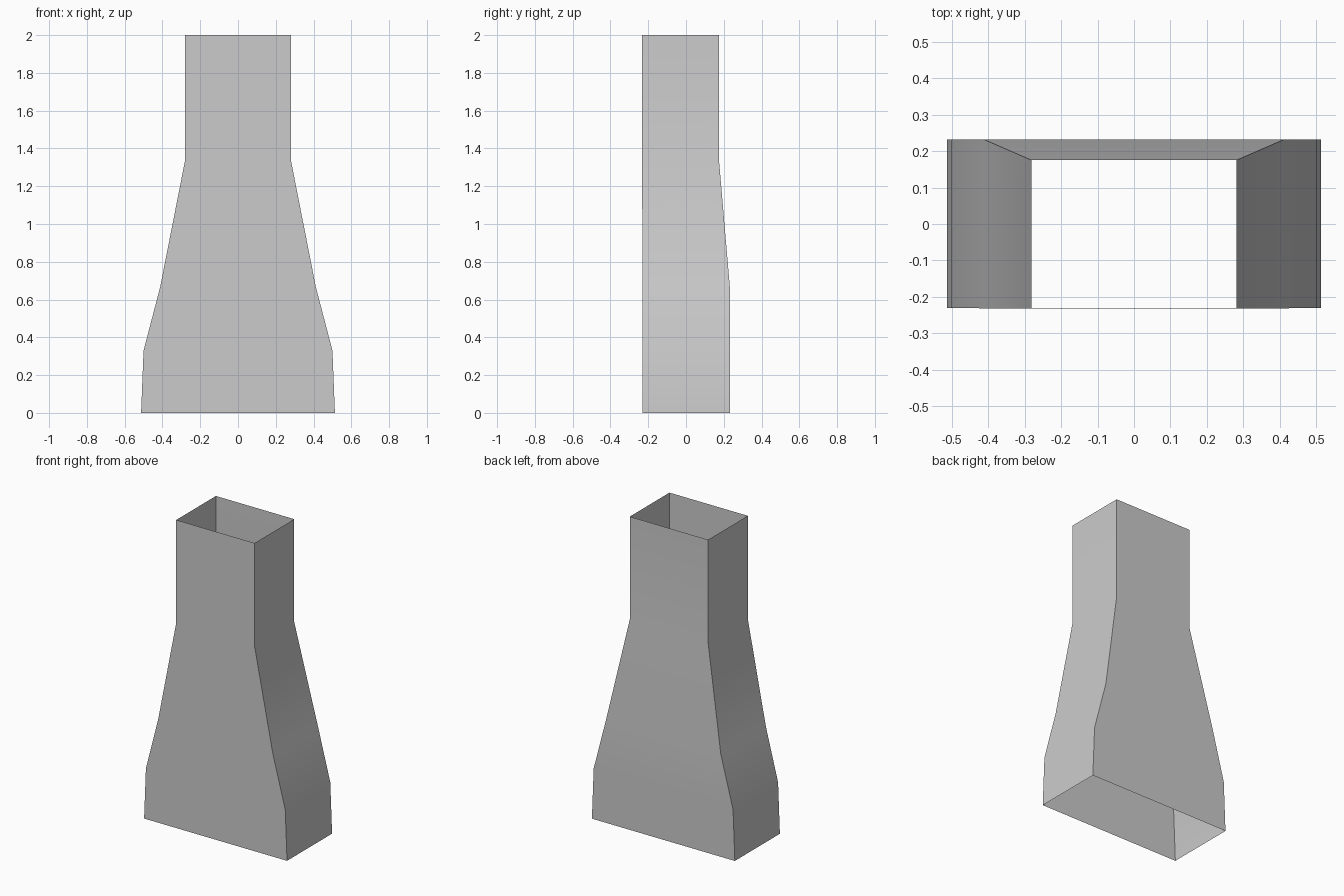
import bpy, bmesh, math

if "Cube" in bpy.data.objects:
    bpy.data.objects.remove(bpy.data.objects["Cube"])

# Cross-sections of the open duct: height, half width, front y, back y
SECTIONS = [
    (0.00, 0.513, -0.230, 0.232),
    (0.33, 0.500, -0.230, 0.232),
    (0.667, 0.412, -0.231, 0.232),
    (1.333, 0.281, -0.232, 0.175),
    (2.00, 0.281, -0.232, 0.175),
]

bm = bmesh.new()
rings = []
for z, w, front, back in SECTIONS:
    corners = [(-w, front), (w, front), (w, back), (-w, back)]
    rings.append([bm.verts.new((x, y, z)) for x, y in corners])

# Walls only: both ends stay open
for low, high in zip(rings, rings[1:]):
    for i in range(4):
        j = (i + 1) % 4
        bm.faces.new((low[i], low[j], high[j], high[i]))

mesh = bpy.data.meshes.new("tapered_duct")
bm.to_mesh(mesh)
bm.free()
duct = bpy.data.objects.new("tapered_duct", mesh)
bpy.context.collection.objects.link(duct)

# Soft bends along the walls, sharp corner edges
bpy.context.view_layer.objects.active = duct
duct.select_set(True)
bpy.ops.object.shade_smooth_by_angle(angle=math.radians(30))
